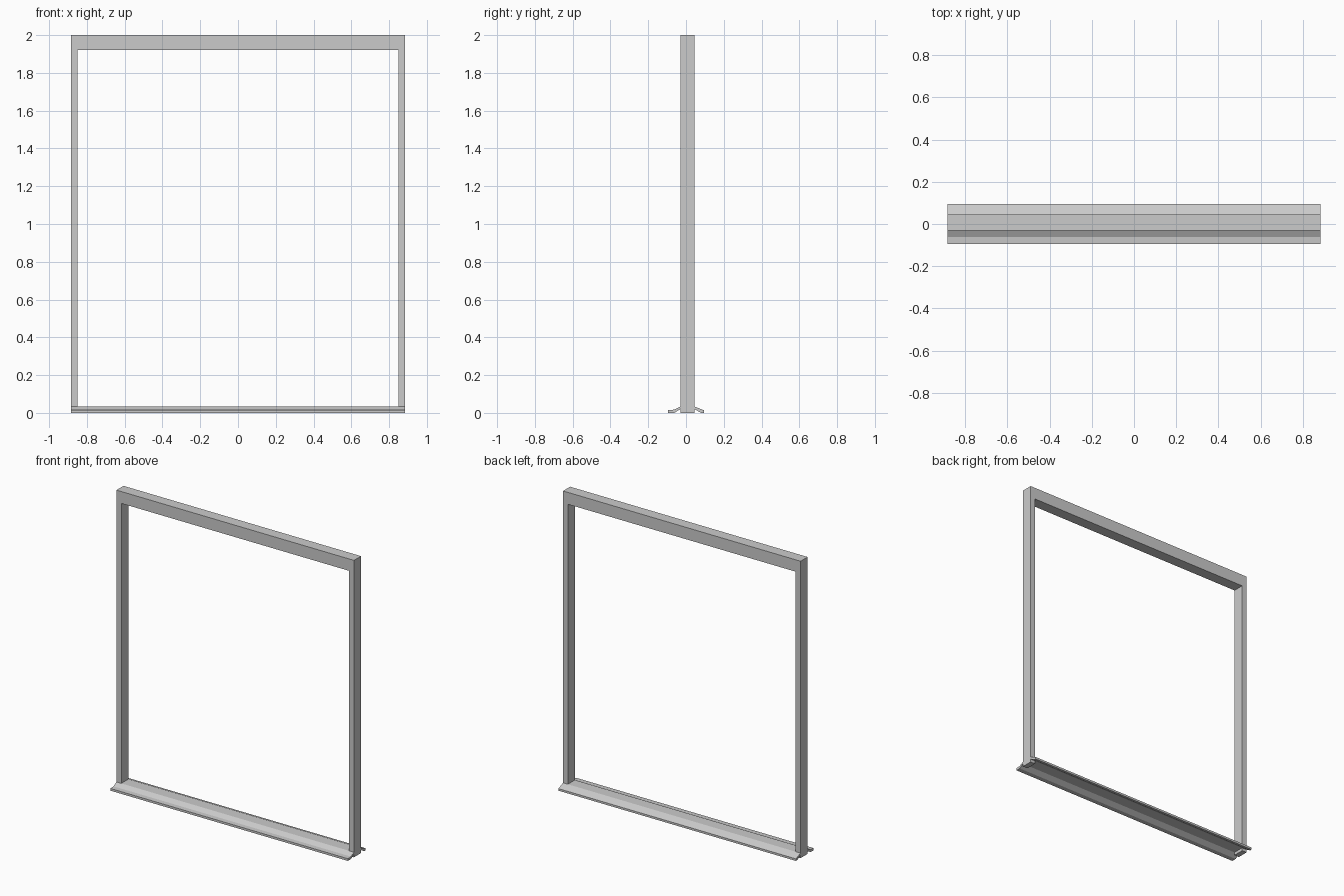
import bpy
import bmesh

cube = bpy.data.objects.get("Cube")
if cube:
    bpy.data.objects.remove(cube, do_unlink=True)

HALF_W = 0.885
HEIGHT = 2.0
FRONT, BACK = -0.03, 0.045
JAMB_W = 0.036
LINTEL_Z = 1.92

grey = bpy.data.materials.new("plain_grey")
grey.use_nodes = True
colour = (0.6, 0.6, 0.6, 1)
grey.diffuse_color = colour
grey.node_tree.nodes["Principled BSDF"].inputs["Base Color"].default_value = colour


def extrude_x(name, profile, x0, x1):
    """Extrude a (y, z) profile along x."""
    bm = bmesh.new()
    face = bm.faces.new([bm.verts.new((x0, y, z)) for y, z in profile])
    ext = bmesh.ops.extrude_face_region(bm, geom=[face])
    verts = [v for v in ext["geom"] if isinstance(v, bmesh.types.BMVert)]
    bmesh.ops.translate(bm, verts=verts, vec=(x1 - x0, 0, 0))
    bmesh.ops.recalc_face_normals(bm, faces=bm.faces)
    mesh = bpy.data.meshes.new(name)
    bm.to_mesh(mesh)
    bm.free()
    mesh.materials.append(grey)
    obj = bpy.data.objects.new(name, mesh)
    bpy.context.collection.objects.link(obj)
    return obj


def rect(z0, z1):
    return [(FRONT, z0), (BACK, z0), (BACK, z1), (FRONT, z1)]


# Upright jambs and the deeper top rail
extrude_x("left_jamb", rect(0, LINTEL_Z), HALF_W - JAMB_W, HALF_W)
extrude_x("right_jamb", rect(0, LINTEL_Z), -HALF_W, -HALF_W + JAMB_W)
extrude_x("lintel", rect(LINTEL_Z, HEIGHT), -HALF_W, HALF_W)

# Threshold: lip and slope in front, plain slope behind, recessed underside
threshold = [
    (-0.094, 0), (-0.094, 0.015), (-0.062, 0.017), (FRONT, 0.034),
    (BACK, 0.034), (0.094, 0.014), (0.094, 0), (0.08, 0),
    (BACK, 0.02), (FRONT, 0.02), (-0.062, 0),
]
extrude_x("threshold", threshold, -HALF_W, HALF_W)
